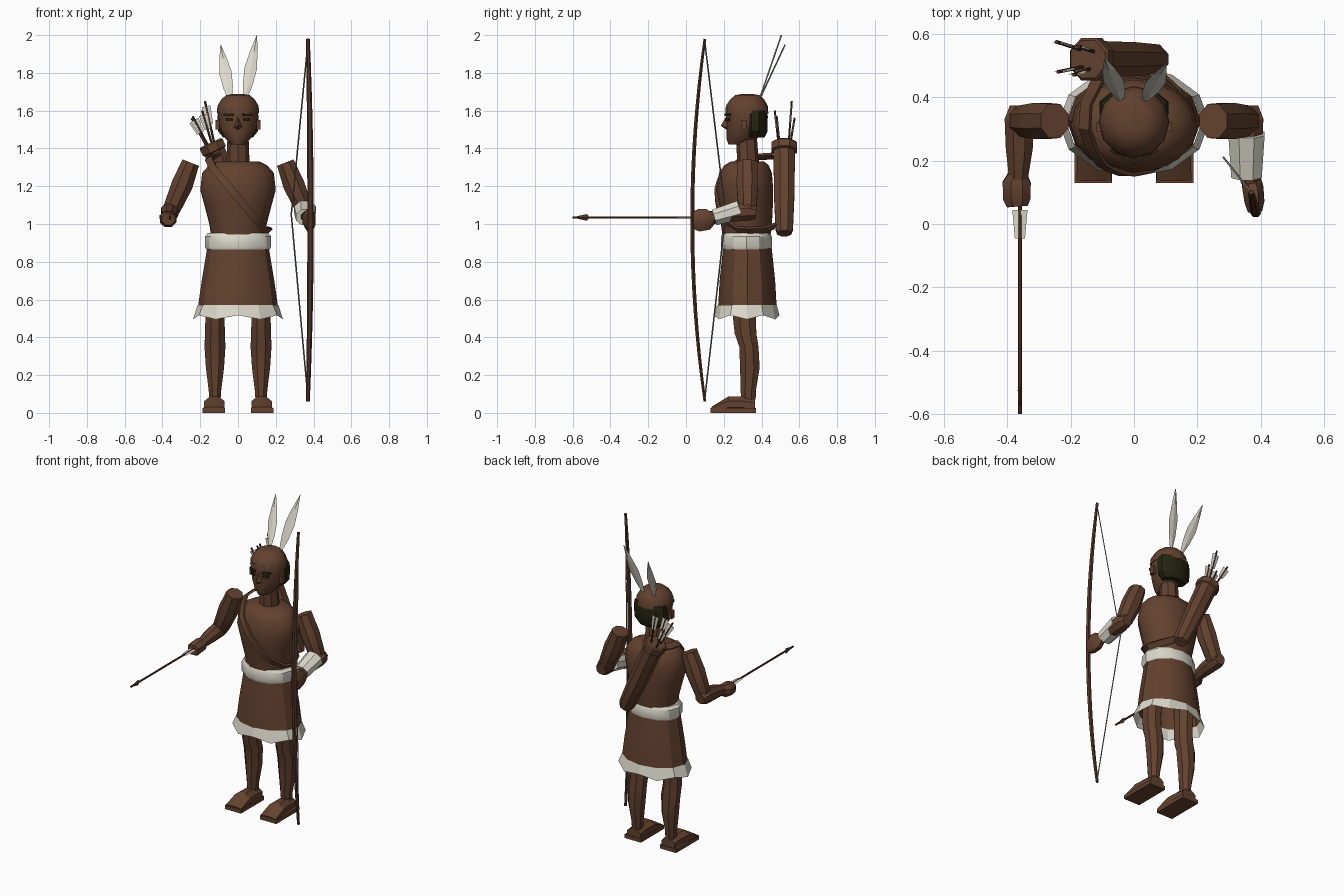
import bpy, bmesh, math
from mathutils import Vector, Matrix

X, Y, Z = Vector((1, 0, 0)), Vector((0, 1, 0)), Vector((0, 0, 1))


def material(name, r, g, b):
    m = bpy.data.materials.new(name)
    m.diffuse_color = (r, g, b, 1)
    return m


SKIN = material("brown", 0.125, 0.054, 0.028)
WOOD = material("dark_wood", 0.085, 0.036, 0.019)
WHITE = material("off_white", 0.72, 0.70, 0.61)
HAIR = material("near_black", 0.018, 0.018, 0.006)
CORD = material("grey_cord", 0.22, 0.21, 0.19)


def finish(name, bm, mat, angle=30):
    bmesh.ops.recalc_face_normals(bm, faces=bm.faces)
    me = bpy.data.meshes.new(name)
    bm.to_mesh(me)
    bm.free()
    me.materials.append(mat)
    if angle:
        me.shade_smooth()
        me.set_sharp_from_angle(angle=math.radians(angle))
    ob = bpy.data.objects.new(name, me)
    bpy.context.collection.objects.link(ob)
    return ob


def loft(name, rings, mat, n=8, ref=Y, axis=None, caps=True, angle=30, half=False):
    """Skin rings (x, y, z, ra, rb) along a path; rb lies along ref."""
    bm = bmesh.new()
    pts = [Vector(r[:3]) for r in rings]
    loops = []
    for i, r in enumerate(rings):
        d = axis or (pts[min(i + 1, len(pts) - 1)] - pts[max(i - 1, 0)]).normalized()
        u = d.cross(ref).normalized()
        v = u.cross(d)
        angs = [math.tau * (k + 0.5 * half) / n for k in range(n)]
        loops.append([bm.verts.new(pts[i] + u * r[3] * math.cos(a) + v * r[4] * math.sin(a))
                      for a in angs])
    for a, b in zip(loops, loops[1:]):
        for k in range(n):
            bm.faces.new((a[k], a[(k + 1) % n], b[(k + 1) % n], b[k]))
    if caps:
        bm.faces.new(loops[0])
        bm.faces.new(loops[-1])
    return finish(name, bm, mat, angle)


def upright(name, rings, mat, n=12, **kw):
    """Rings given as (z, cx, cy, rx, ry)."""
    return loft(name, [(x, y, z, a, b) for z, x, y, a, b in rings], mat, n, axis=Z, **kw)


def box(name, loc, size, mat, rot=None):
    bm = bmesh.new()
    bmesh.ops.create_cube(bm, size=1)
    m = Matrix.Translation(loc) @ (rot or Matrix()) @ Matrix.Diagonal((*size, 1))
    bmesh.ops.transform(bm, matrix=m, verts=bm.verts)
    return finish(name, bm, mat, 0)


# Torso and neck
TORSO = [(0.92, 0, 0.32, 0.14, 0.125), (1.0, 0, 0.32, 0.152, 0.135),
         (1.1, 0, 0.315, 0.178, 0.145), (1.18, 0, 0.312, 0.2, 0.15),
         (1.27, 0, 0.315, 0.19, 0.14), (1.31, 0, 0.32, 0.155, 0.118),
         (1.33, 0, 0.325, 0.115, 0.09)]
upright("torso", TORSO, SKIN, 16, angle=40)
upright("neck", [(1.3, 0, 0.33, 0.062, 0.058), (1.46, 0, 0.32, 0.056, 0.055)], SKIN, 8)

# Head, cap, hair and face
upright("head", [(1.42, 0, 0.275, 0.035, 0.05), (1.45, 0, 0.295, 0.065, 0.08),
                 (1.5, 0, 0.315, 0.095, 0.1), (1.55, 0, 0.32, 0.105, 0.108),
                 (1.62, 0, 0.32, 0.106, 0.108)], SKIN, 16, angle=40)
upright("cap", [(1.585, 0, 0.322, 0.112, 0.114), (1.625, 0, 0.322, 0.109, 0.111),
                (1.66, 0, 0.324, 0.088, 0.09), (1.682, 0, 0.325, 0.062, 0.064),
                (1.688, 0, 0.325, 0.03, 0.03)], SKIN, 12)
upright("hair", [(1.458, 0, 0.365, 0.082, 0.05), (1.49, 0, 0.366, 0.11, 0.065),
                 (1.57, 0, 0.366, 0.114, 0.067), (1.602, 0, 0.366, 0.108, 0.064)],
        HAIR, 10, half=True)
for s in (-1, 1):
    turn = Matrix.Rotation(s * math.radians(26), 4, 'Z')
    box("eyebrow", (s * 0.05, 0.221, 1.578), (0.056, 0.009, 0.012), HAIR, turn)
    box("eye", (s * 0.046, 0.222, 1.552), (0.036, 0.009, 0.016), HAIR, turn)
    box("ear", (s * 0.108, 0.305, 1.525), (0.02, 0.03, 0.05), SKIN)
bm = bmesh.new()
top, tip, left, right, low = [bm.verts.new(p) for p in (
    (0, 0.212, 1.568), (0, 0.184, 1.52), (-0.026, 0.225, 1.51),
    (0.026, 0.225, 1.51), (0, 0.22, 1.495))]
for f in ((top, left, tip), (top, tip, right), (tip, left, low), (tip, low, right)):
    bm.faces.new(f)
finish("nose", bm, SKIN, 0)

# Head feathers, thin diamonds leaning back
for base, end in (((-0.04, 0.385, 1.65), (-0.092, 0.525, 1.95)),
                  ((0.035, 0.385, 1.65), (0.1, 0.505, 2.0))):
    a, b = Vector(base), Vector(end)
    loft("head_feather", [(*a.lerp(b, t), w, 0.004) for t, w in
                          ((0, 0.007), (0.25, 0.026), (0.5, 0.033), (0.75, 0.02), (1, 0.001))],
         WHITE, 4, angle=0)

# Skirt, waistband and ragged hem
upright("skirt", [(0.56, 0, 0.325, 0.212, 0.155), (0.7, 0, 0.325, 0.192, 0.147),
                  (0.88, 0, 0.325, 0.162, 0.128)], SKIN, 12, caps=False)
upright("waistband", [(0.865, 0, 0.32, 0.168, 0.13), (0.88, 0, 0.32, 0.176, 0.136),
                      (0.935, 0, 0.32, 0.174, 0.134), (0.952, 0, 0.32, 0.16, 0.125)], WHITE, 12)
hem = upright("hem", [(0.495, 0, 0.322, 0.238, 0.173), (0.572, 0, 0.322, 0.214, 0.158)],
              WHITE, 12, caps=False, angle=0)
for i in range(1, 12, 2):
    hem.data.vertices[i].co.z += 0.022

# Legs and feet
for s in (-1, 1):
    x = s * 0.122
    upright("leg", [(0.07, x, 0.33, 0.032, 0.042), (0.12, x, 0.33, 0.036, 0.044),
                    (0.24, x, 0.338, 0.052, 0.056), (0.35, x, 0.333, 0.06, 0.055),
                    (0.42, x, 0.315, 0.057, 0.062), (0.5, x, 0.31, 0.055, 0.066),
                    (0.72, x, 0.32, 0.062, 0.075)], SKIN, 8, half=True)
    box("sole", (s * 0.128, 0.25, 0.0125), (0.118, 0.24, 0.025), SKIN)
    loft("foot", [(s * 0.126, 0.135, 0.026, 0.06, 0.006), (s * 0.125, 0.225, 0.045, 0.058, 0.046),
                  (s * 0.124, 0.3, 0.045, 0.052, 0.046), (s * 0.124, 0.365, 0.04, 0.052, 0.036)],
         SKIN, 8, ref=Z, axis=Y, half=True)

# Arms, bent forward at the elbow
for s in (-1, 1):
    loft("upper_arm", [(s * 0.25, 0.325, 1.325, 0.05, 0.058), (s * 0.295, 0.325, 1.21, 0.062, 0.062),
                       (s * 0.35, 0.325, 1.08, 0.05, 0.052), (s * 0.363, 0.32, 1.035, 0.03, 0.035)],
         SKIN, 8, half=True)
    loft("forearm", [(s * 0.36, 0.37, 1.06, 0.035, 0.035), (s * 0.362, 0.33, 1.065, 0.05, 0.052),
                     (s * 0.362, 0.24, 1.055, 0.046, 0.046), (s * 0.365, 0.13, 1.035, 0.03, 0.03)],
         SKIN, 8, ref=Z, half=True)
loft("right_hand", [(-0.366, 0.155, 1.035, 0.034, 0.034), (-0.37, 0.13, 1.03, 0.048, 0.043),
                    (-0.37, 0.08, 1.025, 0.047, 0.045), (-0.368, 0.055, 1.025, 0.036, 0.034)],
     SKIN, 8, ref=Z, half=True)
loft("left_hand", [(0.37, 0.14, 1.035, 0.032, 0.036), (0.375, 0.115, 1.025, 0.036, 0.06),
                   (0.38, 0.07, 1.02, 0.034, 0.064), (0.382, 0.038, 1.02, 0.024, 0.05)],
     SKIN, 8, ref=Z, half=True)
loft("wrist_cuff", [(0.355, 0.285, 1.075, 0.062, 0.054), (0.355, 0.15, 1.035, 0.052, 0.046)],
     WHITE, 8, ref=Z, half=True)

# Bow and drawn string
bow = []
for i in range(17):
    t = i / 8 - 1
    k = 1 - t * t
    bow.append((0.37 + 0.014 * k, 0.1 - 0.067 * k, 1.02 + 0.96 * t, 0.01 + 0.007 * k, 0.008 + 0.004 * k))
loft("bow", bow, WOOD, 6)
for z in (0.08, 1.96):
    loft("bowstring", [(0.37, 0.1, z, 0.004, 0.004), (0.282, 0.21, 1.05, 0.004, 0.004)], CORD, 4)


def arrow(start, end, marks, ref, head=None):
    """Shaft with flat vane between two fractions, and optional head."""
    a, b = Vector(start), Vector(end)
    ring = lambda t, w, h: (*a.lerp(b, t), w, h)
    loft("arrow_shaft", [ring(0, 0.006, 0.006), ring(1, 0.006, 0.006)], WOOD, 6, ref=ref)
    loft("arrow_vane", [ring(marks[0], 0.016, 0.004), ring(marks[1], 0.024, 0.004)],
         WHITE, 4, ref=ref, angle=0)
    if head:
        loft("arrow_head", [ring(head, 0.003, 0.004), ring(head + 0.015, 0.007, 0.018),
                            ring(1, 0.001, 0.001)], WOOD, 4, ref=ref, angle=0)


# Held arrow
arrow((-0.36, 0.12, 1.035), (-0.36, -0.6, 1.035), (0.23, 0.105), Z, 0.88)

# Quiver with rim, and its arrows
top, end = Vector((-0.145, 0.52, 1.43)), Vector((0.075, 0.52, 0.95))
loft("quiver", [(*top.lerp(end, t), r, r) for t, r in
                ((0.08, 0.062), (0.6, 0.058), (0.95, 0.05), (1, 0.04))], SKIN, 8, half=True)
loft("quiver_rim", [(*top.lerp(end, t), r, r) for t, r in
                    ((0, 0.064), (0.015, 0.072), (0.09, 0.072), (0.1, 0.062))], SKIN, 8, half=True)
for p, tip in (((-0.115, 0.54), (-0.175, 0.56, 1.65)), ((-0.15, 0.545), (-0.245, 0.575, 1.56)),
               ((-0.14, 0.5), (-0.24, 0.48, 1.57)), ((-0.125, 0.495), (-0.19, 0.47, 1.6))):
    arrow((*p, 1.38), tip, (0.55, 0.9), Y)


# Shoulder strap, following the chest and back to the quiver
def torso_at(z):
    for a, b in zip(TORSO, TORSO[1:]):
        if z <= b[0]:
            f = (z - a[0]) / (b[0] - a[0])
            return [p + (q - p) * f for p, q in zip(a, b)]
    return TORSO[-1]


strap = [(-0.11, 0.46, 1.36), (-0.15, 0.38, 1.355), (-0.155, 0.3, 1.345)]
for i in range(9):
    t = i / 8
    x, z = -0.135 + 0.275 * t, 1.3 - 0.33 * t
    _, _, cy, rx, ry = torso_at(z)
    strap.append((x, cy - ry * math.sqrt(max(0.06, 1 - (x / rx) ** 2)) - 0.006, z))
strap += [(0.165, 0.33, 0.965), (0.13, 0.42, 0.97), (0.075, 0.47, 0.99)]
bm = bmesh.new()
rows = []
centre = Vector((0, 0.32, 1.14))
pts = [Vector(p) for p in strap]
for i, p in enumerate(pts):
    d = (pts[min(i + 1, len(pts) - 1)] - pts[max(i - 1, 0)]).normalized()
    out = p - centre
    out = (out - d * out.dot(d)).normalized()
    side = d.cross(out)
    rows.append([bm.verts.new(p + side * a * 0.02 + out * b * 0.007)
                 for a, b in ((-1, -1), (1, -1), (1, 1), (-1, 1))])
for a, b in zip(rows, rows[1:]):
    for k in range(4):
        bm.faces.new((a[k], a[(k + 1) % 4], b[(k + 1) % 4], b[k]))
bm.faces.new(rows[0])
bm.faces.new(rows[-1])
finish("strap", bm, SKIN)
